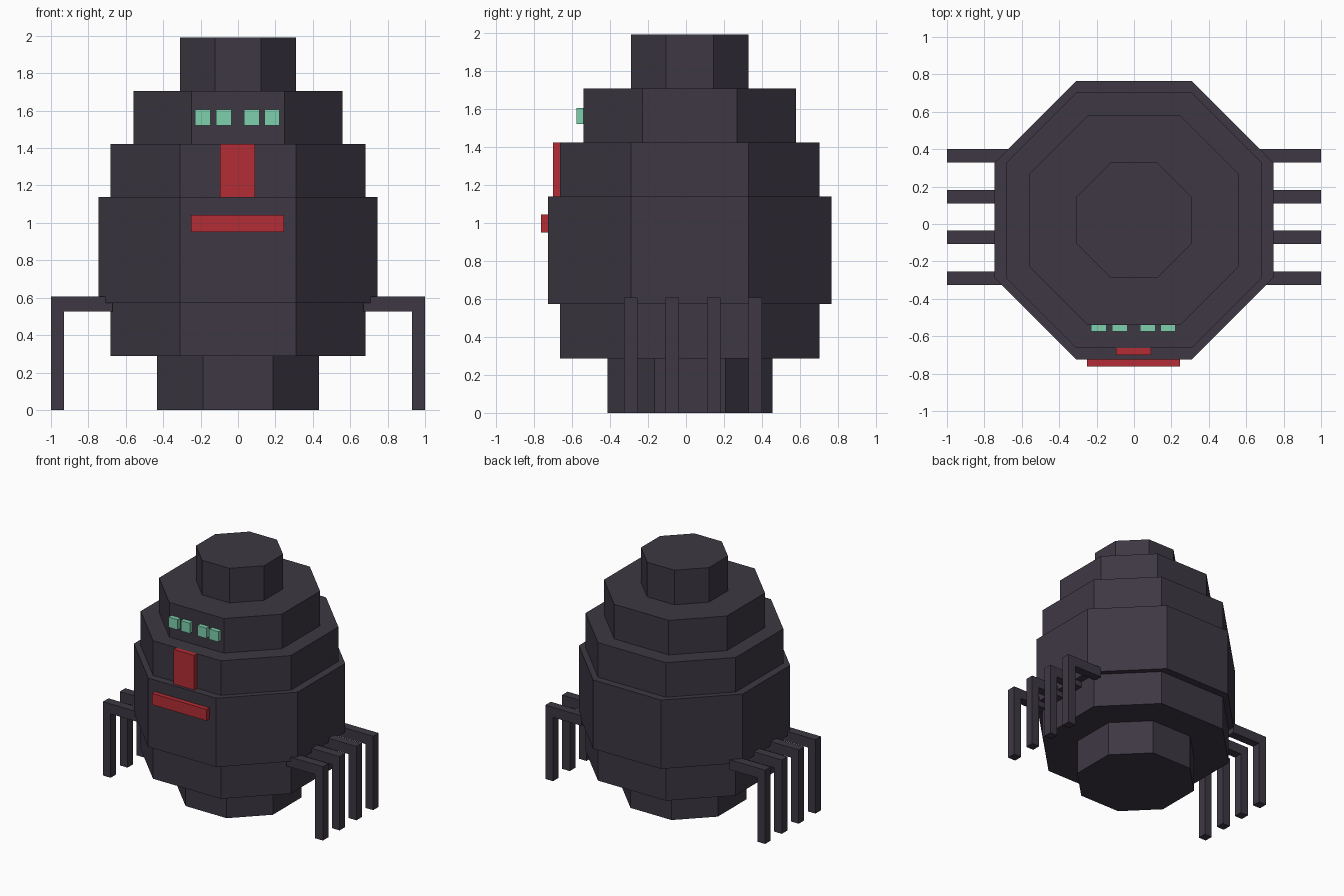
import bpy
import bmesh

if "Cube" in bpy.data.objects:
    bpy.data.objects.remove(bpy.data.objects["Cube"])


def material(name, rgb):
    m = bpy.data.materials.new(name)
    m.diffuse_color = (*rgb, 1.0)
    m.use_nodes = True
    m.node_tree.nodes["Principled BSDF"].inputs["Base Color"].default_value = m.diffuse_color
    return m


CHARCOAL = material("charcoal", (0.048, 0.039, 0.056))
RED = material("red", (0.45, 0.027, 0.036))
MINT = material("mint", (0.21, 0.63, 0.42))

CENTRE_Y = 0.02


def finish(name, bm, mat):
    bmesh.ops.recalc_face_normals(bm, faces=bm.faces)
    mesh = bpy.data.meshes.new(name)
    bm.to_mesh(mesh)
    bm.free()
    mesh.materials.append(mat)
    obj = bpy.data.objects.new(name, mesh)
    bpy.context.collection.objects.link(obj)
    return obj


def prism(name, outline, axis, lo, hi, mat):
    """Extrude a 2D outline along the z or y axis from lo to hi."""
    bm = bmesh.new()
    if axis == "z":
        verts = [bm.verts.new((a, b, lo)) for a, b in outline]
        shift = (0, 0, hi - lo)
    else:
        verts = [bm.verts.new((a, lo, b)) for a, b in outline]
        shift = (0, hi - lo, 0)
    face = bm.faces.new(verts)
    # Keep the starting cap so the solid is closed
    ext = bmesh.ops.extrude_face_region(bm, geom=[face], use_keep_orig=True)
    moved = [g for g in ext["geom"] if isinstance(g, bmesh.types.BMVert)]
    bmesh.ops.translate(bm, verts=moved, vec=shift)
    return finish(name, bm, mat)


def box(name, x0, x1, y0, y1, z0, z1, mat):
    outline = [(x0, y0), (x1, y0), (x1, y1), (x0, y1)]
    return prism(name, outline, "z", z0, z1, mat)


def octagon(r, s):
    """Octagon with half width r and half side length s."""
    pts = [(s, -r), (r, -s), (r, s), (s, r), (-s, r), (-r, s), (-r, -s), (-s, -r)]
    return [(x, y + CENTRE_Y) for x, y in pts]


# Stacked octagonal body tiers: half width, half side, bottom, top
tiers = [
    ("base", 0.434, 0.187, 0.0, 0.287),
    ("lower_body", 0.683, 0.309, 0.287, 0.572),
    ("middle_body", 0.745, 0.309, 0.572, 1.138),
    ("upper_body", 0.683, 0.309, 1.138, 1.422),
    ("head", 0.559, 0.248, 1.422, 1.706),
    ("crown", 0.309, 0.124, 1.706, 1.99),
]
for name, r, s, z0, z1 in tiers:
    prism(name, octagon(r, s), "z", z0, z1, CHARCOAL)

# Four bent legs on each side
leg_profile = [(0.67, 0.525), (0.93, 0.525), (0.93, 0.0),
               (1.0, 0.0), (1.0, 0.607), (0.67, 0.607)]
for side, sign in (("right", 1), ("left", -1)):
    outline = [(sign * x, z) for x, z in leg_profile]
    for i, y in enumerate((-0.29, -0.072, 0.146, 0.364)):
        prism(f"{side}_leg_{i + 1}", outline, "y", y - 0.036, y + 0.036, CHARCOAL)

# Face: four eyes, nose and mouth
for i, x in enumerate((-0.188, -0.077, 0.073, 0.182)):
    box(f"eye_{i + 1}", x - 0.041, x + 0.041, -0.575, -0.53, 1.52, 1.605, MINT)
box("nose", -0.095, 0.092, -0.70, -0.655, 1.138, 1.422, RED)
box("mouth", -0.25, 0.247, -0.762, -0.72, 0.95, 1.043, RED)
